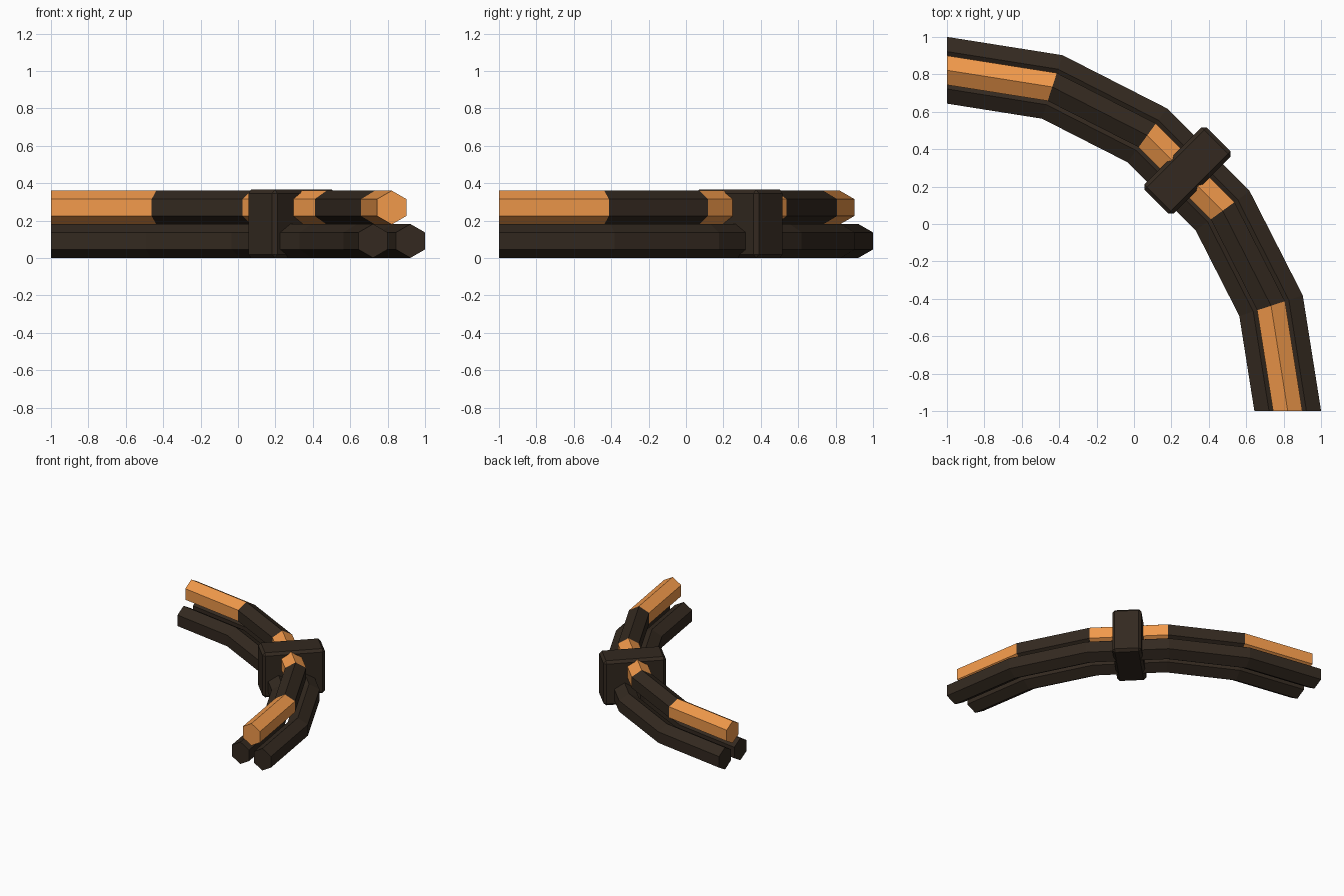
import bpy, bmesh, math
from mathutils import Matrix

if "Cube" in bpy.data.objects:
    bpy.data.objects.remove(bpy.data.objects["Cube"])

CX, CY = -1.0, -1.0      # centre of the quarter-circle bend
STEPS = 5                # straight segments in the bend
HEX_R = 0.0905           # cable radius


def material(name, rgb):
    m = bpy.data.materials.new(name)
    m.diffuse_color = (*rgb, 1)
    m.use_nodes = True
    m.node_tree.nodes["Principled BSDF"].inputs["Base Color"].default_value = m.diffuse_color
    return m


dark = material("dark_rubber", (0.033, 0.022, 0.014))
orange = material("orange_band", (0.88, 0.32, 0.07))


def add_object(name, bm, mats):
    bmesh.ops.recalc_face_normals(bm, faces=bm.faces)
    mesh = bpy.data.meshes.new(name)
    bm.to_mesh(mesh)
    bm.free()
    for m in mats:
        mesh.materials.append(m)
    obj = bpy.data.objects.new(name, mesh)
    bpy.context.collection.objects.link(obj)
    return obj


def cable(name, radius, z, mats):
    """Hexagonal cable lofted round the bend; segments alternate materials."""
    bm = bmesh.new()
    rings = []
    for i in range(STEPS + 1):
        a = math.radians(90 * i / STEPS)
        ring = []
        for k in range(6):
            t = math.radians(30 + 60 * k)
            r = radius + HEX_R * math.cos(t)
            ring.append(bm.verts.new((CX + r * math.cos(a), CY + r * math.sin(a),
                                      z + HEX_R * math.sin(t))))
        rings.append(ring)
    for i in range(STEPS):
        for k in range(6):
            n = (k + 1) % 6
            f = bm.faces.new((rings[i][k], rings[i][n], rings[i + 1][n], rings[i + 1][k]))
            f.material_index = i % len(mats)
    bm.faces.new(rings[0])
    bm.faces.new(rings[-1])
    return add_object(name, bm, mats)


# Two lower cables and the banded one resting between them
cable("outer_cable", 1.922, 0.0915, [dark])
cable("inner_cable", 1.722, 0.0915, [dark])
cable("banded_top_cable", 1.822, 0.27, [orange, dark])

# Chamfered clamp block around the middle of the bundle
bm = bmesh.new()
bmesh.ops.create_cube(bm, size=1, matrix=Matrix.Diagonal((0.472, 0.22, 0.366, 1)))
bmesh.ops.bevel(bm, geom=bm.edges[:], offset=0.02, segments=1, affect='EDGES')
clamp = add_object("clamp", bm, [dark])
clamp.location = (0.286, 0.286, 0.183)
clamp.rotation_euler.z = math.radians(45)
